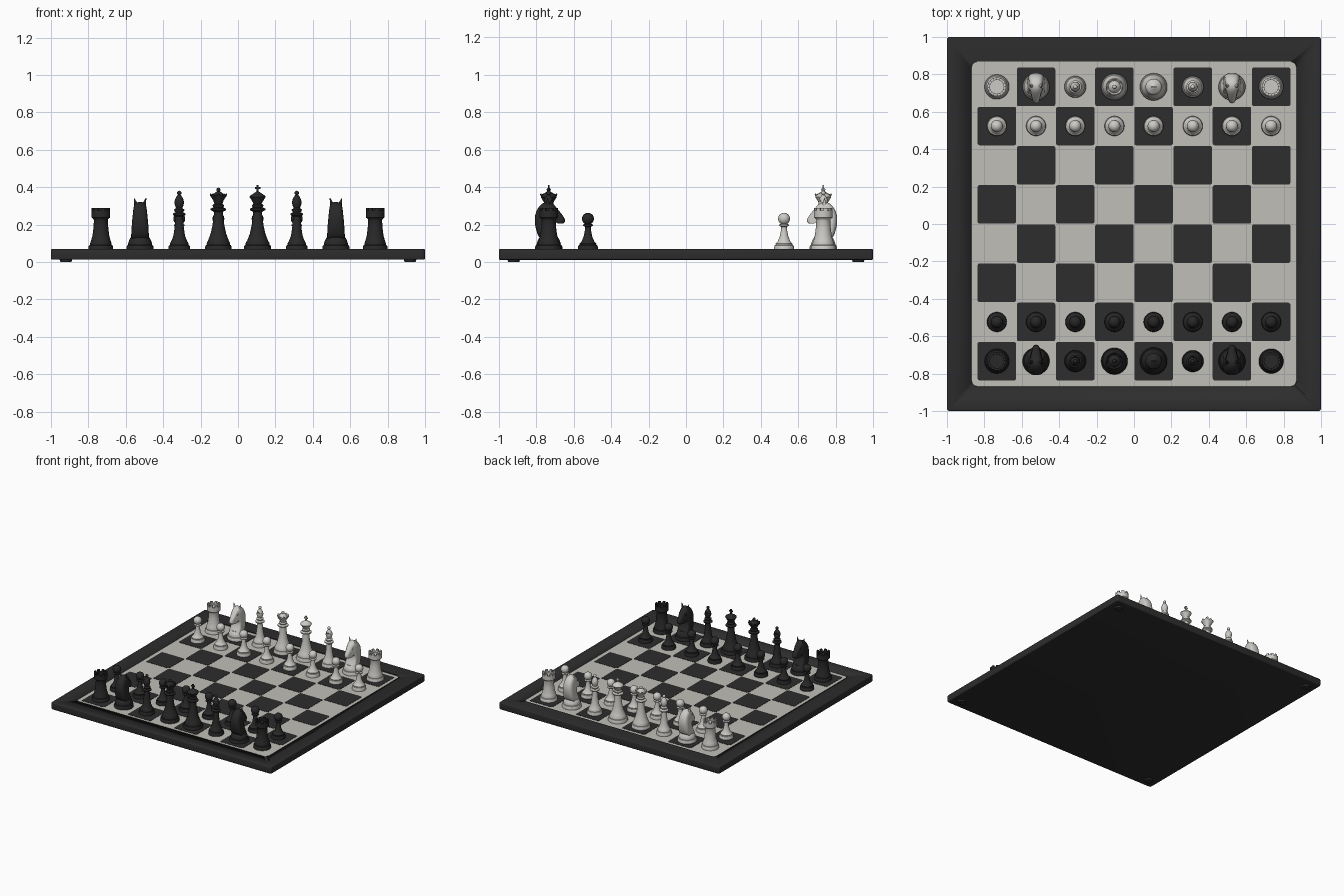
import bpy, bmesh, math
from mathutils import Matrix, Vector

if "Cube" in bpy.data.objects:
    bpy.data.objects.remove(bpy.data.objects["Cube"])

def material(name, rgb):
    m = bpy.data.materials.new(name)
    m.diffuse_color = (*rgb, 1)
    m.use_nodes = True
    m.node_tree.nodes["Principled BSDF"].inputs["Base Color"].default_value = m.diffuse_color
    return m

BOARD_DARK = material("charcoal board", (0.026, 0.026, 0.026))
PIECE_DARK = material("black pieces", (0.021, 0.021, 0.021))
BOARD_LIGHT = material("pale grey squares", (0.53, 0.52, 0.48))
PIECE_LIGHT = material("off white pieces", (0.60, 0.59, 0.56))

def finish(bm, name, angle=38):
    bmesh.ops.recalc_face_normals(bm, faces=bm.faces)
    me = bpy.data.meshes.new(name)
    bm.to_mesh(me)
    bm.free()
    me.shade_smooth()
    me.set_sharp_from_angle(angle=math.radians(angle))
    return me

def place(me, name, loc=(0, 0, 0), rot=0):
    ob = bpy.data.objects.new(name, me)
    ob.location = loc
    ob.rotation_euler.z = rot
    bpy.context.collection.objects.link(ob)
    return ob

def baked(me, setup):
    """Return a copy of the mesh with modifiers applied."""
    ob = place(me, "helper")
    ob.hide_render = True
    setup(ob)
    dg = bpy.context.evaluated_depsgraph_get()
    out = bpy.data.meshes.new_from_object(ob.evaluated_get(dg))
    bpy.data.objects.remove(ob)
    return out

def cut(me, cutter_me):
    cutter = place(cutter_me, "cutter")
    cutter.hide_render = True
    def setup(ob):
        m = ob.modifiers.new("cut", 'BOOLEAN')
        m.operation, m.object, m.solver = 'DIFFERENCE', cutter, 'EXACT'
    out = baked(me, setup)
    bpy.data.objects.remove(cutter)
    return out

def add_box(bm, size, loc, rot=None):
    mat = Matrix.Translation(loc) @ (rot or Matrix()) @ Matrix.Diagonal((*size, 1))
    return bmesh.ops.create_cube(bm, size=1, matrix=mat)['verts']

def slab(side, z0, z1, corner, top_bevel=0.0):
    """Square plate with rounded corners."""
    bm = bmesh.new()
    add_box(bm, (side, side, z1 - z0), (0, 0, (z0 + z1) / 2))
    up = [e for e in bm.edges if abs(e.verts[0].co.z - e.verts[1].co.z) > 1e-5]
    bmesh.ops.bevel(bm, geom=up, offset=corner, segments=4, affect='EDGES', profile=0.5)
    if top_bevel:
        rim = [e for e in bm.edges if abs(e.verts[0].co.z - e.verts[1].co.z) < 1e-5]
        bmesh.ops.bevel(bm, geom=rim, offset=top_bevel, segments=3, affect='EDGES', profile=0.5)
    return bm

# ---------- board ----------
frame = cut(finish(slab(2.0, 0.012, 0.069, 0.015, 0.007), "frame"),
            finish(slab(1.74, 0.05, 0.1, 0.035), "recess"))
frame.materials.append(BOARD_DARK)
place(frame, "board_frame")
panel = finish(slab(1.738, 0.045, 0.0625, 0.034), "panel")
panel.materials.append(BOARD_LIGHT)
place(panel, "light_panel")

PITCH = 0.2095
square = finish(slab(0.206, 0.058, 0.0645, 0.011), "dark_square")
square.materials.append(BOARD_DARK)
for i in range(8):
    for j in range(8):
        if (i + j) % 2 == 0:
            place(square, "dark_square", ((i - 3.5) * PITCH, (j - 3.5) * PITCH, 0))

bm = bmesh.new()
bmesh.ops.create_cone(bm, cap_ends=True, segments=24, radius1=0.03, radius2=0.034,
                      depth=0.014, matrix=Matrix.Translation((0, 0, 0.007)))
foot = finish(bm, "foot")
foot.materials.append(BOARD_DARK)
for sx in (-1, 1):
    for sy in (-1, 1):
        place(foot, "board_foot", (sx * 0.92, sy * 0.92, 0))

# ---------- turned pieces ----------
SEG = 40

def ball(r, z, start=-60):
    """Profile points of a ball on a stem, up to its pole."""
    pts = []
    for k in range(9):
        a = math.radians(start + (90 - start) * k / 8)
        pts.append((r * math.cos(a) if k < 8 else 0, z + r * math.sin(a)))
    return pts

def lathe(profile, wave_at=None, amp=0.006, waves=8):
    """Revolve (radius, z) points; one ring may be scalloped."""
    bm = bmesh.new()
    rings = []
    for n, (r, z) in enumerate([(0, profile[0][1])] + profile):
        if r == 0:
            rings.append([bm.verts.new((0, 0, z))] * SEG)
            continue
        ring = []
        for s in range(SEG):
            a = 2 * math.pi * s / SEG
            dz = amp * math.cos(waves * a) if (wave_at is not None and n - 1 in wave_at) else 0
            ring.append(bm.verts.new((r * math.cos(a), r * math.sin(a), z + dz)))
        rings.append(ring)
    for lo, hi in zip(rings, rings[1:]):
        for s in range(SEG):
            t = (s + 1) % SEG
            vs = list(dict.fromkeys((lo[s], lo[t], hi[t], hi[s])))
            bm.faces.new(vs)
    return bm

def foot_profile(r):
    return [(r, 0.0625), (r, 0.082), (r - 0.004, 0.089), (r - 0.009, 0.091), (r - 0.008, 0.098)]

pawn = finish(lathe(foot_profile(0.053) + [
    (0.034, 0.110), (0.023, 0.135), (0.017, 0.165), (0.015, 0.188), (0.027, 0.193),
    (0.027, 0.199), (0.016, 0.204)] + ball(0.032, 0.231)), "pawn")

# rook: turned tower plus a ring of battlements
bm = lathe(foot_profile(0.066) + [
    (0.052, 0.115), (0.045, 0.14), (0.040, 0.18), (0.037, 0.222), (0.040, 0.23), (0.050, 0.238),
    (0.050, 0.274), (0.037, 0.274), (0.037, 0.262), (0, 0.262)])
for k in range(8):
    cols = []
    for s in range(5):
        a = 2 * math.pi * (k * 5 + s * 0.93) / SEG
        c, d = math.cos(a), math.sin(a)
        cols.append([bm.verts.new((r * c, r * d, z))
                     for r, z in ((0.037, 0.272), (0.05, 0.272), (0.05, 0.289), (0.037, 0.289))])
    cols = cols[:4] + cols[4:4]
    bm.faces.new(cols[0])
    bm.faces.new(cols[-1])
    for p, q in zip(cols, cols[1:]):
        for m in range(4):
            bm.faces.new((p[m], p[(m + 1) % 4], q[(m + 1) % 4], q[m]))
bmesh.ops.delete(bm, geom=[v for v in bm.verts if not v.link_faces], context='VERTS')
rook = finish(bm, "rook")

# bishop: mitre head with a slanted slit
bishop = finish(lathe(foot_profile(0.058) + [
    (0.042, 0.112), (0.031, 0.14), (0.024, 0.19), (0.020, 0.243), (0.034, 0.252), (0.034, 0.259),
    (0.020, 0.266), (0.027, 0.275), (0.027, 0.280), (0.017, 0.288), (0.023, 0.303), (0.026, 0.318),
    (0.022, 0.336), (0.013, 0.352), (0.007, 0.358)] + ball(0.012, 0.369)), "bishop")
bm = bmesh.new()
add_box(bm, (0.08, 0.04, 0.005), (0, 0.026, 0.338), Matrix.Rotation(math.radians(50), 4, 'X'))
bishop = cut(bishop, finish(bm, "slit"))

body = [(0.054, 0.118), (0.042, 0.15), (0.032, 0.195), (0.025, 0.25), (0.024, 0.268), (0.041, 0.277),
        (0.041, 0.285), (0.026, 0.292), (0.031, 0.299), (0.031, 0.304), (0.022, 0.311)]
qp = foot_profile(0.071) + body + [(0.027, 0.328), (0.046, 0.358), (0.041, 0.361), (0.033, 0.352),
                                   (0.026, 0.364), (0.014, 0.374), (0.007, 0.377)]
rim = len(foot_profile(0.07)) + len(body) + 1
queen = finish(lathe(qp + ball(0.011, 0.386), wave_at=(rim, rim + 1)), "queen")

# king: plain crown, dome and cross
bm = lathe(foot_profile(0.073) + body + [
    (0.027, 0.322), (0.043, 0.347), (0.041, 0.353), (0.030, 0.361), (0.014, 0.371), (0.007, 0.376),
    (0, 0.377)])
add_box(bm, (0.010, 0.009, 0.042), (0, 0, 0.390))
add_box(bm, (0.030, 0.009, 0.010), (0, 0, 0.395))
king = finish(bm, "king")

# ---------- knight ----------
bm = bmesh.new()
side = [(-0.045, 0.115), (-0.062, 0.15), (-0.076, 0.2), (-0.076, 0.25), (-0.06, 0.29), (-0.032, 0.318),
        (0, 0.326), (0.03, 0.308), (0.06, 0.268), (0.09, 0.232), (0.09, 0.21), (0.068, 0.2),
        (0.042, 0.22), (0.02, 0.218), (0.014, 0.195), (0.026, 0.16), (0.046, 0.13), (0.048, 0.115)]
layers = []
for t, s in ((-1, .65), (-.85, .86), (-.5, .97), (0, 1), (.5, .97), (.85, .86), (1, .65)):
    ring = []
    for y, z in side:
        w = (0.050 - 0.07 * max(0, z - 0.12)) * (1 - 0.5 * max(0, y / 0.09) * (z > 0.19))
        zz = 0.24 + (z - 0.24) * s if z > 0.24 else z
        ring.append(bm.verts.new((t * w, -0.005 + (y + 0.005) * s, zz)))
    layers.append(ring)
for a, b in zip(layers, layers[1:]):
    for k in range(len(side)):
        m = (k + 1) % len(side)
        bm.faces.new((a[k], a[m], b[m], b[k]))
caps = [bm.faces.new(layers[0]), bm.faces.new(layers[-1])]
bmesh.ops.triangulate(bm, faces=caps)
head = baked(finish(bm, "knight_head"),
             lambda ob: setattr(ob.modifiers.new("smooth", 'SUBSURF'), "levels", 1))
bm = lathe(foot_profile(0.072) + [(0.060, 0.112), (0.054, 0.125), (0.046, 0.134), (0, 0.136)])
bm.from_mesh(head)
for sx in (-1, 1):
    # ears lean outward, eyes sit on the cheeks
    ear = Matrix.Translation((sx * 0.025, -0.006, 0.318)) @ Matrix.Rotation(sx * 0.3, 4, 'Y')
    bmesh.ops.create_cone(bm, cap_ends=True, segments=12, radius1=0.015, radius2=0.001,
                          depth=0.052, matrix=ear)
    bmesh.ops.create_uvsphere(bm, u_segments=10, v_segments=6, radius=0.007,
                              matrix=Matrix.Translation((sx * 0.026, 0.028, 0.272)))
knight = finish(bm, "knight")

# ---------- set up both sides ----------
back_row = [rook, knight, bishop, queen, king, bishop, knight, rook]
for label, mat, sy, rot in (("dark", PIECE_DARK, -1, 0), ("light", PIECE_LIGHT, 1, math.pi)):
    made = {}
    for kind in (pawn, rook, knight, bishop, queen, king):
        me = kind.copy()
        me.materials.clear()
        me.materials.append(mat)
        made[kind.name] = me
    for i in range(8):
        x = (i - 3.5) * PITCH
        for kind, row in ((back_row[i], 3.5), (pawn, 2.5)):
            place(made[kind.name], f"{label}_{kind.name.split('.')[0]}", (x, sy * row * PITCH, 0), rot)
